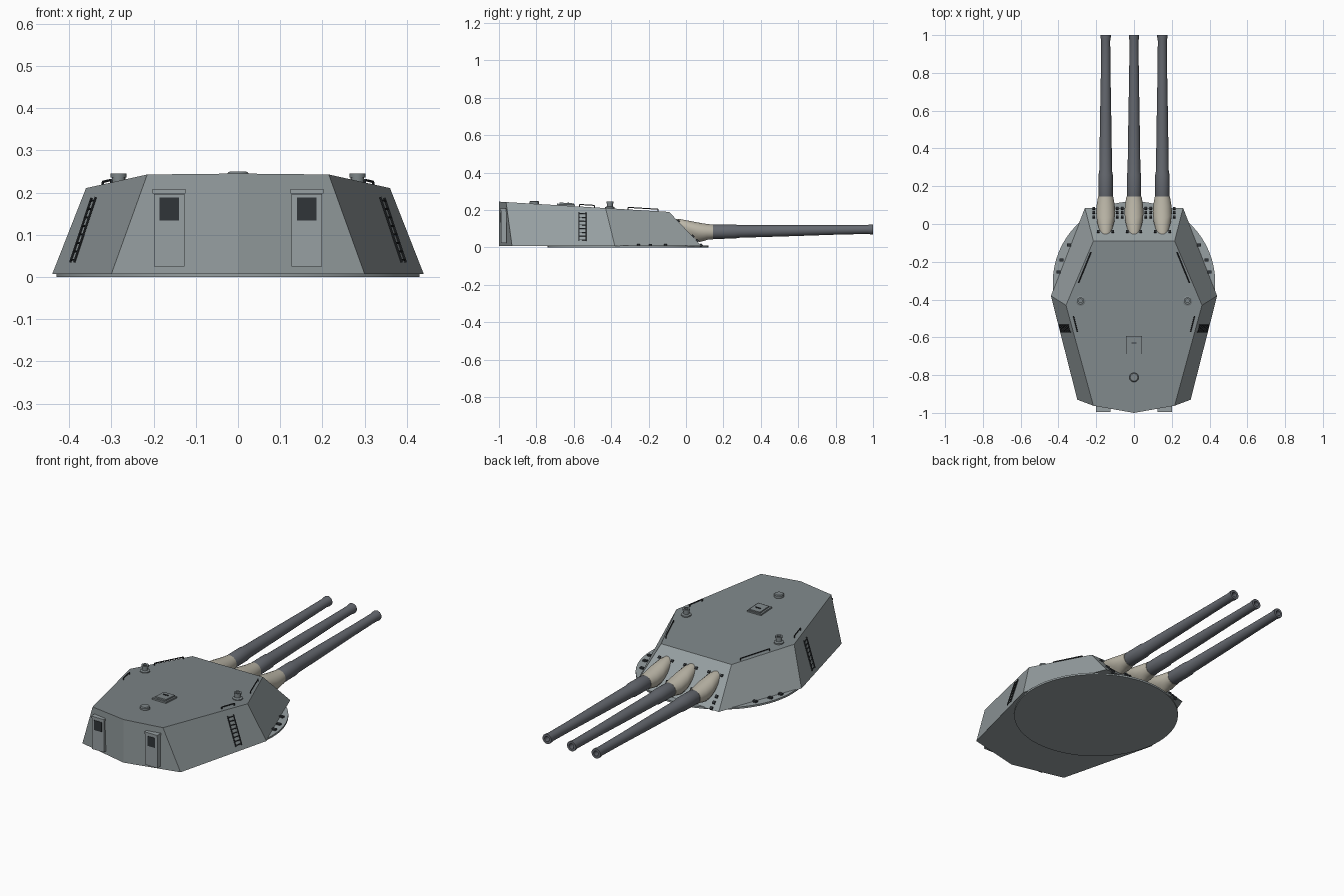
import bpy, bmesh, math
from mathutils import Vector, Matrix

if "Cube" in bpy.data.objects:
    bpy.data.objects.remove(bpy.data.objects["Cube"])


def mat(name, c):
    m = bpy.data.materials.new(name)
    m.diffuse_color = (*c, 1)
    m.use_nodes = True
    m.node_tree.nodes["Principled BSDF"].inputs["Base Color"].default_value = m.diffuse_color
    return m


WALL = mat("wall_grey", (0.31, 0.35, 0.36))
ROOF = mat("roof_grey", (0.21, 0.24, 0.25))
STEEL = mat("gun_steel", (0.13, 0.14, 0.16))
CANVAS = mat("canvas", (0.50, 0.47, 0.39))
DARK = mat("dark", (0.03, 0.035, 0.04))


def finish(name, bm, mats, smooth=False):
    bmesh.ops.recalc_face_normals(bm, faces=bm.faces)
    me = bpy.data.meshes.new(name)
    bm.to_mesh(me)
    bm.free()
    for m in mats:
        me.materials.append(m)
    ob = bpy.data.objects.new(name, me)
    bpy.context.collection.objects.link(ob)
    if smooth:
        bpy.ops.object.select_all(action='DESELECT')
        ob.select_set(True)
        bpy.context.view_layer.objects.active = ob
        bpy.ops.object.shade_smooth_by_angle(angle=math.radians(35))
    return ob


def box(name, size, m, matrix):
    bm = bmesh.new()
    bmesh.ops.create_cube(bm, size=1, matrix=matrix @ Matrix.Diagonal((*size, 1)))
    return finish(name, bm, [m])


def lathe(name, profile, m, matrix, n=24):
    # profile of (radius, height) pairs around local z
    bm = bmesh.new()
    rings = [[bm.verts.new(matrix @ Vector((r * math.cos(2 * math.pi * i / n),
              r * math.sin(2 * math.pi * i / n), h))) for i in range(n)] for r, h in profile]
    bridge(bm, rings)
    return finish(name, bm, [m], True)


def bridge(bm, rings):
    n = len(rings[0])
    for a, b in zip(rings, rings[1:]):
        for i in range(n):
            bm.faces.new((a[i], a[(i + 1) % n], b[(i + 1) % n], b[i]))
    bm.faces.new(rings[0])
    bm.faces.new(rings[-1])


def rod(name, a, b, r, m, n=6):
    a, b = Vector(a), Vector(b)
    q = (b - a).to_track_quat('Z', 'Y').to_matrix().to_4x4()
    return lathe(name, [(r, 0), (r, (b - a).length)], m, Matrix.Translation(a) @ q, n)


def roof_z(y):
    return 0.19 - (y + 0.09) * 0.055 / 0.91


def roof_at(x, y, lift=0.0):
    return Vector((x, y, roof_z(y) + lift))


T = Matrix.Translation
ROOF_TILT = Matrix.Rotation(-math.atan(0.055 / 0.91), 4, 'X')

# armoured house: base outline lofted to the sloping roof
half_base = [(0.26, 0.085), (0.44, -0.38), (0.30, -0.93)]
half_roof = [(0.215, -0.09), (0.36, -0.43), (0.215, -0.962)]


def outline(half):
    return half + [(0, -1.0)] + [(-x, y) for x, y in reversed(half)]


bm = bmesh.new()
low = [bm.verts.new((x, y, 0.007)) for x, y in outline(half_base)]
top = [bm.verts.new((x, y, roof_z(y))) for x, y in outline(half_roof)]
bridge(bm, [low, top])
bm.faces.ensure_lookup_table()
bm.faces[-1].material_index = 1
finish("gun_house", bm, [WALL, ROOF])

# turntable ring
lathe("base_ring", [(0.43, 0), (0.43, 0.01)], WALL, T((0, -0.31, 0)), 64)

# gun barrels and canvas bags
barrel = [(0.03, 0), (0.038, 0.02), (0.038, 0.16), (0.034, 0.18), (0.030, 0.45), (0.0255, 0.70),
          (0.024, 0.87), (0.027, 0.888), (0.027, 0.90), (0.014, 0.90), (0.014, 0.80)]
aim = Vector((0, 0.9, 0.014)).to_track_quat('Z', 'Y').to_matrix().to_4x4()
# bag rings: centre y, centre z, half slope dy, half height dz, half width
bag = [(0.005, 0.09, -0.065, 0.062, 0.040), (0.025, 0.092, -0.058, 0.060, 0.047),
       (0.065, 0.088, -0.035, 0.052, 0.051), (0.105, 0.085, -0.012, 0.043, 0.047),
       (0.145, 0.083, 0.0, 0.039, 0.040)]
for x in (-0.15, 0, 0.15):
    lathe("gun_barrel", barrel, STEEL, T((x, 0.10, 0.083)) @ aim, 28)
    bm = bmesh.new()
    rings = []
    for cy, cz, dy, dz, w in bag:
        ts = [2 * math.pi * i / 24 for i in range(24)]
        rings.append([bm.verts.new((x + w * math.cos(t), cy + dy * math.sin(t),
                                    cz + dz * math.sin(t))) for t in ts])
    bridge(bm, rings)
    finish("blast_bag", bm, [CANVAS], True)

# studs on the sloping front plate
plate = Matrix.Rotation(math.atan2(-0.183, 0.175), 4, 'X')


def plate_z(y):
    return 0.19 - (y + 0.09) * 0.183 / 0.175


for s in (-1, 1):
    for x in (0.035, 0.112, 0.19):
        box("plate_stud", (0.013, 0.013, 0.014), DARK, T((s * x, -0.042, plate_z(-0.042))) @ plate)
    for x in (0.062, 0.088, 0.213):
        for y in (0.035, 0.058, 0.08):
            box("plate_clamp", (0.014, 0.016, 0.016), DARK, T((s * x, y, plate_z(y))) @ plate)

# mirrored fittings
for s in (-1, 1):
    # bolts on the ring
    for x, y in ((0.40, -0.255), (0.383, -0.19), (0.345, -0.11)):
        box("ring_bolt", (0.022, 0.016, 0.012), DARK, T((s * x, y, 0.012)))
    # roof ventilators
    lathe("periscope", [(0.026, -0.012), (0.026, 0.006), (0.016, 0.010), (0.016, 0.026),
                        (0.019, 0.027), (0.019, 0.036), (0.010, 0.036), (0.010, 0.028)],
          ROOF, T(roof_at(s * 0.283, -0.407)), 16)
    # roof grab rails
    for a, b in (((0.228, -0.15), (0.293, -0.31)), ((0.32, -0.49), (0.30, -0.57))):
        pa, pb = roof_at(s * a[0], a[1], 0.011), roof_at(s * b[0], b[1], 0.011)
        rod("roof_rail", pa, pb, 0.003, DARK)
        for p in (pa, pb):
            rod("rail_post", p - Vector((0, 0, 0.013)), p, 0.003, DARK)

    # side ladder
    def side(y, t):
        lo = 0.44 - (-0.38 - y) * 0.14 / 0.55
        hi = 0.36 - (-0.43 - y) * 0.145 / 0.532
        return Vector((s * (lo + (hi - lo) * t + 0.006), y, 0.007 + (roof_z(y) - 0.007) * t))
    for y in (-0.572, -0.535):
        rod("ladder_rail", side(y, 0.13), side(y, 0.86), 0.003, DARK)
    for i in range(8):
        t = 0.16 + i * 0.095
        rod("ladder_rung", side(-0.572, t), side(-0.535, t), 0.0025, DARK)

    # rear doors with hood and window
    box("rear_door", (0.072, 0.03, 0.172), WALL, T((s * 0.163, -0.974, 0.111)))
    box("door_hood", (0.078, 0.034, 0.011), WALL, T((s * 0.163, -0.977, 0.203)))
    box("door_window", (0.047, 0.004, 0.054), DARK, T((s * 0.163, -0.989, 0.161)))

# roof hatch and rear vent
box("hatch_frame", (0.085, 0.095, 0.012), ROOF, T(roof_at(0, -0.642, 0.002)) @ ROOF_TILT)
box("hatch_lid", (0.066, 0.078, 0.008), ROOF, T(roof_at(0, -0.638, 0.011)) @ ROOF_TILT)
rod("hatch_handle", roof_at(-0.014, -0.63, 0.017), roof_at(0.014, -0.63, 0.017), 0.003, DARK)
lathe("roof_vent", [(0.025, -0.005), (0.025, 0.012), (0.020, 0.016)], ROOF, T(roof_at(0, -0.812)), 20)
